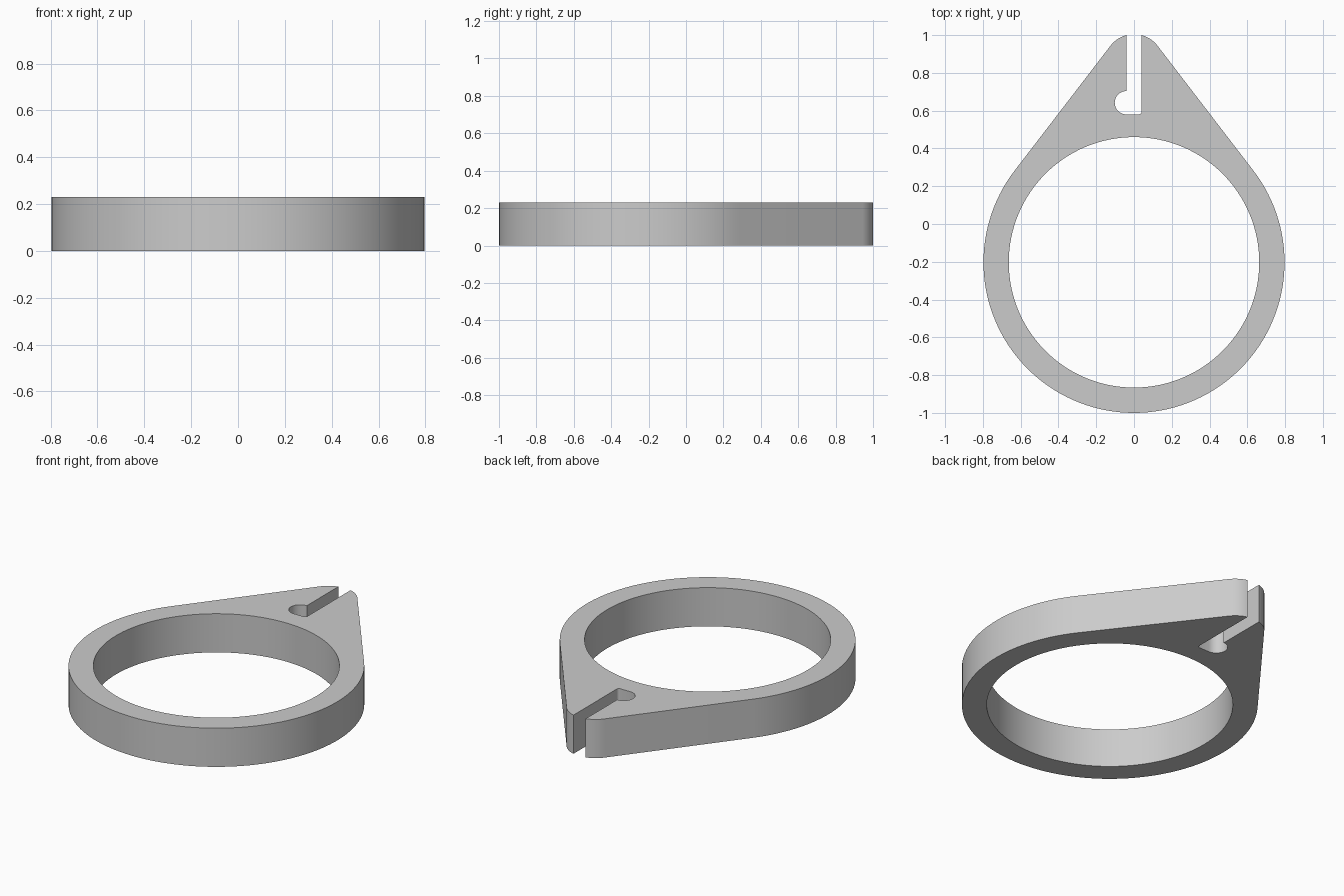
import bpy, bmesh
from math import sin, cos, asin, acos, pi, radians

cube = bpy.data.objects.get("Cube")
if cube:
    bpy.data.objects.remove(cube, do_unlink=True)

HEIGHT = 0.23
RING_Y, RING_R, BORE_R = -0.203, 0.797, 0.663
TIP_Y, TIP_R = 0.848, 0.157
SLOT_X, SLOT_Y = 0.04, 0.58
KEY_R, FILLET = 0.062, 0.015


def arc(cx, cy, r, start, end, steps):
    """Points along an arc, both ends included."""
    angles = [start + (end - start) * i / steps for i in range(steps + 1)]
    return [(cx + r * cos(a), cy + r * sin(a)) for a in angles]


# Straight flanks are tangent to both the ring and the rounded tip
tangent = asin((RING_R - TIP_R) / (TIP_Y - RING_Y))
slot_edge = acos(SLOT_X / TIP_R)

# Outer outline, including the slot and its one-sided round pocket
outline = arc(0, RING_Y, RING_R, pi - tangent, 2 * pi + tangent, 96)
outline += arc(0, TIP_Y, TIP_R, tangent, slot_edge, 10)
outline += arc(SLOT_X - FILLET, SLOT_Y + FILLET, FILLET, 0, -pi / 2, 5)
outline += arc(-SLOT_X, SLOT_Y + KEY_R, KEY_R, -pi / 2, -3 * pi / 2, 24)
outline += arc(0, TIP_Y, TIP_R, pi - slot_edge, pi - tangent, 10)

bore = arc(0, RING_Y, BORE_R, 0, 2 * pi, 128)[:-1]

# Fill the profile and extrude it upward
bm = bmesh.new()
edges = []
for loop in (outline, bore):
    verts = [bm.verts.new((x, y, 0)) for x, y in loop]
    edges += [bm.edges.new((v, verts[i - 1])) for i, v in enumerate(verts)]
bmesh.ops.triangle_fill(bm, edges=edges, use_beauty=True, use_dissolve=False)
top = bmesh.ops.extrude_face_region(bm, geom=bm.faces[:], use_keep_orig=True)
bmesh.ops.translate(bm, vec=(0, 0, HEIGHT),
                    verts=[g for g in top["geom"] if isinstance(g, bmesh.types.BMVert)])
bmesh.ops.recalc_face_normals(bm, faces=bm.faces[:])

mesh = bpy.data.meshes.new("clamp_ring")
bm.to_mesh(mesh)
bm.free()
ring = bpy.data.objects.new("clamp_ring", mesh)
bpy.context.collection.objects.link(ring)

# Plain grey finish
grey = bpy.data.materials.new("light_grey")
grey.use_nodes = True
colour = (0.6, 0.6, 0.6, 1)
grey.diffuse_color = colour
grey.node_tree.nodes["Principled BSDF"].inputs["Base Color"].default_value = colour
mesh.materials.append(grey)

bpy.ops.object.select_all(action="DESELECT")
ring.select_set(True)
bpy.context.view_layer.objects.active = ring
bpy.ops.object.shade_smooth_by_angle(angle=radians(30))
